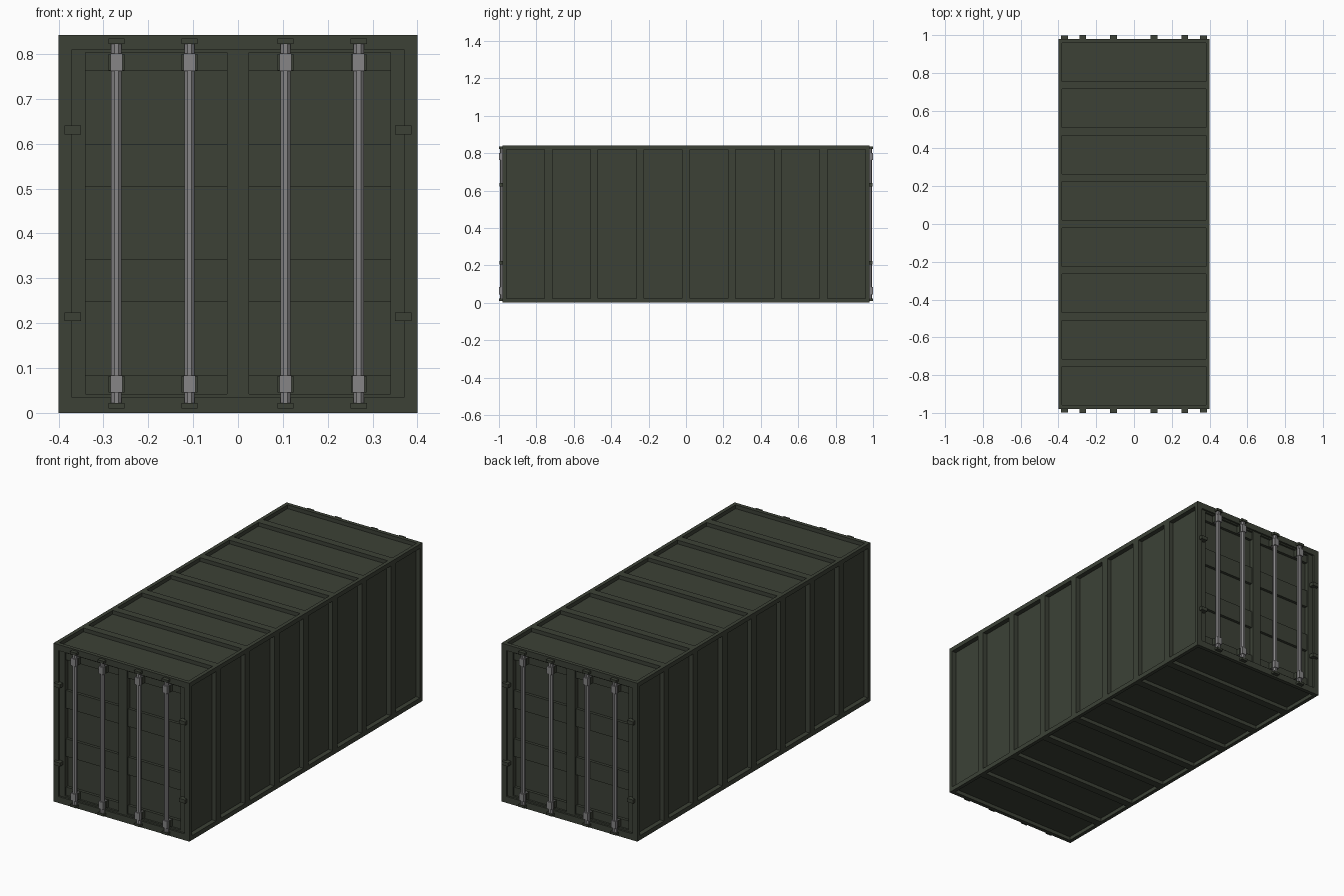
import bpy, bmesh, math
from mathutils import Matrix, Vector

if "Cube" in bpy.data.objects:
    bpy.data.objects.remove(bpy.data.objects["Cube"])


def material(name, rgb):
    m = bpy.data.materials.new(name)
    m.diffuse_color = (*rgb, 1)
    m.use_nodes = True
    m.node_tree.nodes["Principled BSDF"].inputs["Base Color"].default_value = m.diffuse_color
    return m


GREEN = material("dark_olive_paint", (0.045, 0.053, 0.037))
STEEL = material("grey_steel", (0.24, 0.235, 0.24))


def boxes(name, spans, mat):
    """One object from (x0, x1, y0, y1, z0, z1) boxes."""
    bm = bmesh.new()
    for x0, x1, y0, y1, z0, z1 in spans:
        c = Vector(((x0 + x1) / 2, (y0 + y1) / 2, (z0 + z1) / 2))
        s = Vector((abs(x1 - x0), abs(y1 - y0), abs(z1 - z0), 1))
        bmesh.ops.create_cube(bm, size=1, matrix=Matrix.Translation(c) @ Matrix.Diagonal(s))
    return finish(name, bm, mat)


def finish(name, bm, mat):
    me = bpy.data.meshes.new(name)
    bm.to_mesh(me)
    bm.free()
    me.materials.append(mat)
    ob = bpy.data.objects.new(name, me)
    bpy.context.collection.objects.link(ob)
    return ob


def cut(ob, spans):
    """Carve disjoint boxes out of an object."""
    cutter = boxes("cutter", spans, GREEN)
    cutter.hide_render = True
    mod = ob.modifiers.new("cut", 'BOOLEAN')
    mod.operation = 'DIFFERENCE'
    mod.solver = 'EXACT'
    mod.object = cutter
    bpy.context.view_layer.objects.active = ob
    bpy.ops.object.modifier_apply(modifier=mod.name)
    bpy.data.objects.remove(cutter)


W, L, H = 0.4, 0.98, 0.842
body = boxes("container_body", [(-W, W, -L, L, 0, H)], GREEN)

# eight recessed panels along the sides, roof and floor
centres = [(i - 3.5) * 0.245 for i in range(8)]
side, roof = [], []
for c in centres:
    y0, y1 = c - 0.102, c + 0.102
    side += [(s * 0.375, s * 0.5, y0, y1, 0.024, 0.819) for s in (-1, 1)]
    roof += [(-0.38, 0.38, y0, y1, H - 0.02, 1), (-0.38, 0.38, y0, y1, -0.2, 0.02)]
cut(body, side)
cut(body, roof)

# door recess, door panels and their horizontal grooves at both ends
cut(body, [(-0.37, 0.37, e * 0.97, e * 1.1, 0.034, 0.81) for e in (-1, 1)])
cut(body, [(s * 0.025, s * 0.34, e * 0.96, e * 1.1, 0.042, 0.803)
           for e in (-1, 1) for s in (-1, 1)])
cut(body, [(s * 0.025, s * 0.34, e * 0.945, e * 1.1, z, z + 0.163)
           for e in (-1, 1) for s in (-1, 1) for z in (0.085, 0.342, 0.599)])

for e, end in ((-1, "front"), (1, "back")):
    # hinges
    boxes(end + "_hinges", [(s * 0.35, s * 0.387, e * 0.965, e * 0.997, z, z + 0.019)
                            for s in (-1, 1) for z in (0.205, 0.621)], GREEN)
    bm = bmesh.new()
    caps, brackets, clamps = [], [], []
    for x in (-0.271, -0.108, 0.106, 0.269):
        # octagonal locking rods
        bmesh.ops.create_cone(bm, cap_ends=True, segments=8, radius1=0.0125, radius2=0.0125,
                              depth=0.802, matrix=Matrix.Translation((x, e * 0.984, 0.421))
                              @ Matrix.Rotation(math.pi / 8, 4, 'Z'))
        # keeper caps, mounting brackets and clamps
        for z0, z1 in ((0.01, 0.022), (0.822, 0.835)):
            caps.append((x - 0.018, x + 0.018, e * 0.97, e * 1.0, z0, z1))
        for z0, z1 in ((0.046, 0.082), (0.763, 0.80)):
            brackets.append((x - 0.0175, x + 0.0175, e * 0.955, e * 0.982, z0, z1))
            clamps.append((x - 0.0135, x + 0.0135, e * 0.965, e * 1.0, z0 - 0.001, z1 + 0.001))
    finish(end + "_locking_rods", bm, STEEL)
    boxes(end + "_rod_keepers", caps, GREEN)
    boxes(end + "_rod_brackets", brackets, GREEN)
    boxes(end + "_rod_clamps", clamps, STEEL)
